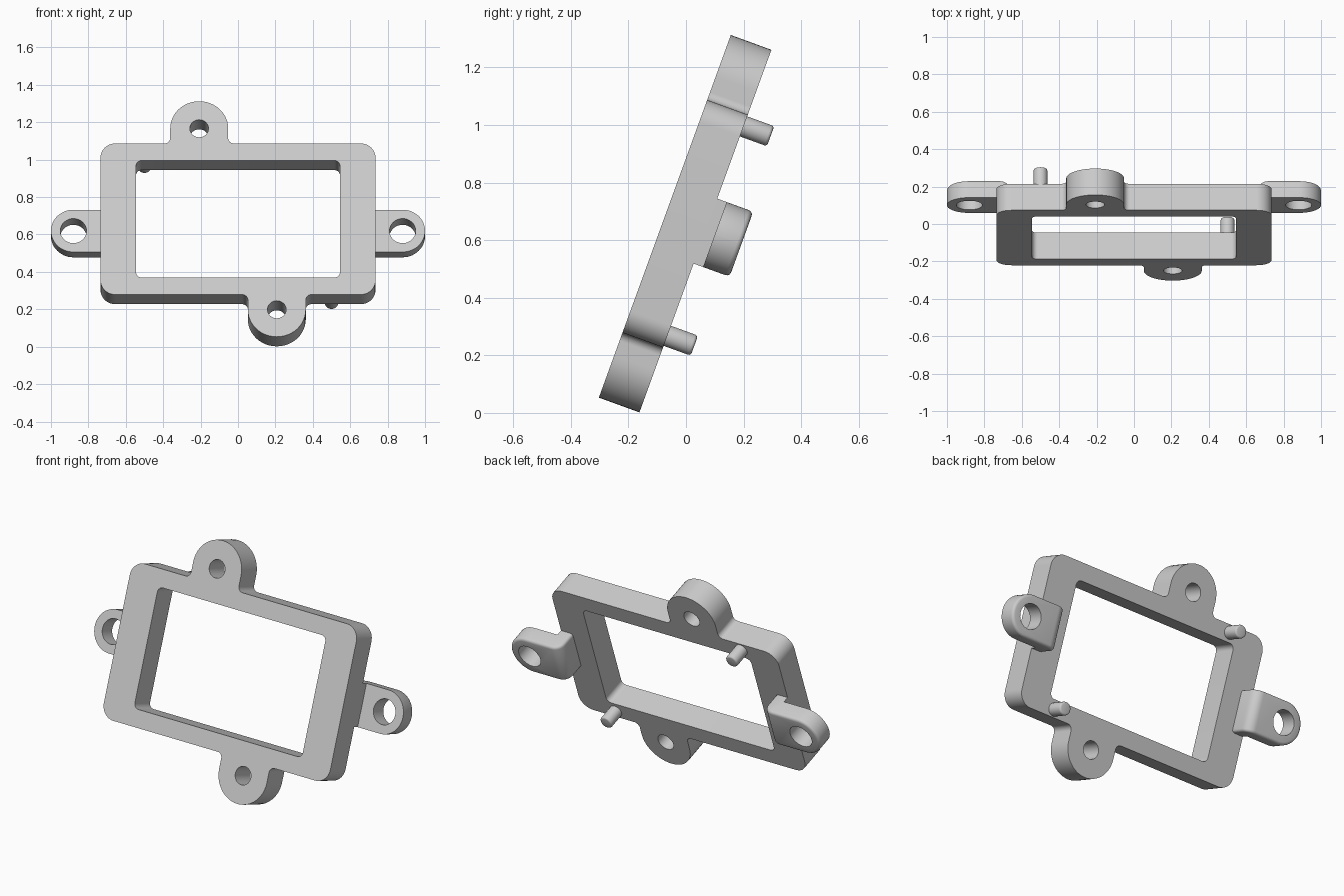
import bpy, bmesh, math
from mathutils import Matrix, Vector

cube = bpy.data.objects.get("Cube")
if cube:
    bpy.data.objects.remove(cube, do_unlink=True)

# One plain grey for the whole part
grey = bpy.data.materials.new("light_grey")
grey.use_nodes = True
grey.diffuse_color = (0.6, 0.6, 0.6, 1)
grey.node_tree.nodes["Principled BSDF"].inputs["Base Color"].default_value = (0.6, 0.6, 0.6, 1)

# Everything is modelled flat (back towards -z), then leaned back
LEAN = Matrix.Translation((0, -0.003, 0.657)) @ Matrix.Rotation(math.radians(70), 4, 'X')
HALF = 0.075
BACK = -0.208


def rounded(corners, steps=12):
    """Turn (x, y, radius) corners into a polygon with arcs at the corners."""
    pts = []
    for i, (x, y, r) in enumerate(corners):
        p = Vector((x, y))
        if r == 0:
            pts.append(p)
            continue
        a = (Vector(corners[i - 1][:2]) - p).normalized()
        b = (Vector(corners[(i + 1) % len(corners)][:2]) - p).normalized()
        centre = p + (a + b) * r          # all corners are right angles
        for k in range(steps + 1):
            t = math.pi / 2 * k / steps
            q = centre - b * r * math.cos(t) - a * r * math.sin(t)
            if not pts or (q - pts[-1]).length > 1e-4:
                pts.append(q)
    return pts


def circle(x, y, r, n=40):
    return [Vector((x + r * math.cos(math.tau * k / n), y + r * math.sin(math.tau * k / n)))
            for k in range(n)]


def add_object(name, data):
    ob = bpy.data.objects.new(name, data)
    bpy.context.collection.objects.link(ob)
    return ob


def from_bmesh(name, bm):
    bmesh.ops.recalc_face_normals(bm, faces=bm.faces)
    me = bpy.data.meshes.new(name)
    bm.to_mesh(me)
    bm.free()
    return add_object(name, me)


def finish(ob):
    """Apply modifiers or curve settings, weld, shade and lean back."""
    bpy.ops.object.select_all(action='DESELECT')
    ob.select_set(True)
    bpy.context.view_layer.objects.active = ob
    bpy.ops.object.convert(target='MESH')
    ob = bpy.context.view_layer.objects.active
    bm = bmesh.new()
    bm.from_mesh(ob.data)
    bmesh.ops.remove_doubles(bm, verts=bm.verts, dist=1e-5)
    bmesh.ops.recalc_face_normals(bm, faces=bm.faces)
    bm.to_mesh(ob.data)
    bm.free()
    ob.data.materials.clear()
    ob.data.materials.append(grey)
    bpy.ops.object.shade_smooth_by_angle(angle=math.radians(35))
    ob.matrix_world = LEAN


# Frame with screw lugs: half an outline, repeated by a half turn
LUG_X, LUG_Y = 0.2075, 0.515
half = [(0.735, -0.43, 0.08), (0.735, 0.43, 0.08), (-0.0525, 0.43, 0.03),
        (-0.0525, 0.67, 0.155), (-0.3625, 0.67, 0.155), (-0.3625, 0.43, 0.03)]
outline = half + [(-x, -y, r) for x, y, r in half]
window = [(sx * 0.545, sy * 0.333, 0.03) for sx, sy in ((1, 1), (-1, 1), (-1, -1), (1, -1))]
curve = bpy.data.curves.new("frame", 'CURVE')
curve.dimensions = '2D'
curve.fill_mode = 'BOTH'
curve.extrude = HALF
for loop in (rounded(outline), rounded(window),
             circle(-LUG_X, LUG_Y, 0.05), circle(LUG_X, -LUG_Y, 0.05)):
    spline = curve.splines.new('POLY')
    spline.points.add(len(loop) - 1)
    for point, p in zip(spline.points, loop):
        point.co = (p.x, p.y, 0, 1)
    spline.use_cyclic_u = True
finish(add_object("frame", curve))

# Locating pins on the back, with softened tips
for name, x, y in (("upper_pin", -0.5, 0.387), ("lower_pin", 0.5, -0.387)):
    bm = bmesh.new()
    bmesh.ops.create_cone(bm, cap_ends=True, segments=32, radius1=0.037, radius2=0.037,
                          depth=0.11, matrix=Matrix.Translation((x, y, -0.12)))
    tip = [e for e in bm.edges if all(v.co.z < -0.17 for v in e.verts)]
    bmesh.ops.bevel(bm, geom=tip, offset=0.01, segments=3, profile=0.5, affect='EDGES')
    finish(from_bmesh(name, bm))

# Side brackets: bent profile swept along the height, with a round tip
EAR = 0.12
profile = rounded([(0.66, -0.07, 0), (0.735, -0.07, 0), (0.735, -0.11, 0),
                   (1.0, -0.11, 0), (1.0, BACK, 0), (0.66, BACK, 0.055)], 8)
for name, side in (("left_bracket", 1), ("right_bracket", -1)):
    bm = bmesh.new()
    face = bm.faces.new([bm.verts.new((p.x, -EAR, p.y)) for p in profile])
    swept = bmesh.ops.extrude_face_region(bm, geom=[face])
    bmesh.ops.translate(bm, vec=(0, 2 * EAR, 0),
                        verts=[g for g in swept["geom"] if isinstance(g, bmesh.types.BMVert)])
    bmesh.ops.recalc_face_normals(bm, faces=bm.faces)
    tip = [e for e in bm.edges if all(v.co.x > 0.99 for v in e.verts)
           and abs(e.verts[0].co.z - e.verts[1].co.z) > 0.05]
    bmesh.ops.bevel(bm, geom=tip, offset=EAR - 0.0005, segments=14, profile=0.5, affect='EDGES')
    # Soften the rear rim
    bm.normal_update()
    rim = []
    for e in bm.edges:
        mid = (e.verts[0].co + e.verts[1].co) / 2
        if e.calc_face_angle(0) > 1 and mid.z < -0.08 and (mid.z < -0.15 or mid.x < 0.68):
            rim.append(e)
    bmesh.ops.bevel(bm, geom=rim, offset=0.016, segments=3, profile=0.5, affect='EDGES')
    bmesh.ops.scale(bm, vec=(side, 1, 1), verts=bm.verts)
    bracket = from_bmesh(name, bm)

    # Screw hole
    bm = bmesh.new()
    bmesh.ops.create_cone(bm, cap_ends=True, segments=40, radius1=0.07, radius2=0.07,
                          depth=0.5, matrix=Matrix.Translation((side * 0.88, 0, -0.15)))
    cutter = from_bmesh("hole_cutter", bm)
    cutter.hide_render = True
    cut = bracket.modifiers.new("screw_hole", 'BOOLEAN')
    cut.operation = 'DIFFERENCE'
    cut.solver = 'EXACT'
    cut.object = cutter
    finish(bracket)
    bpy.data.objects.remove(cutter, do_unlink=True)
